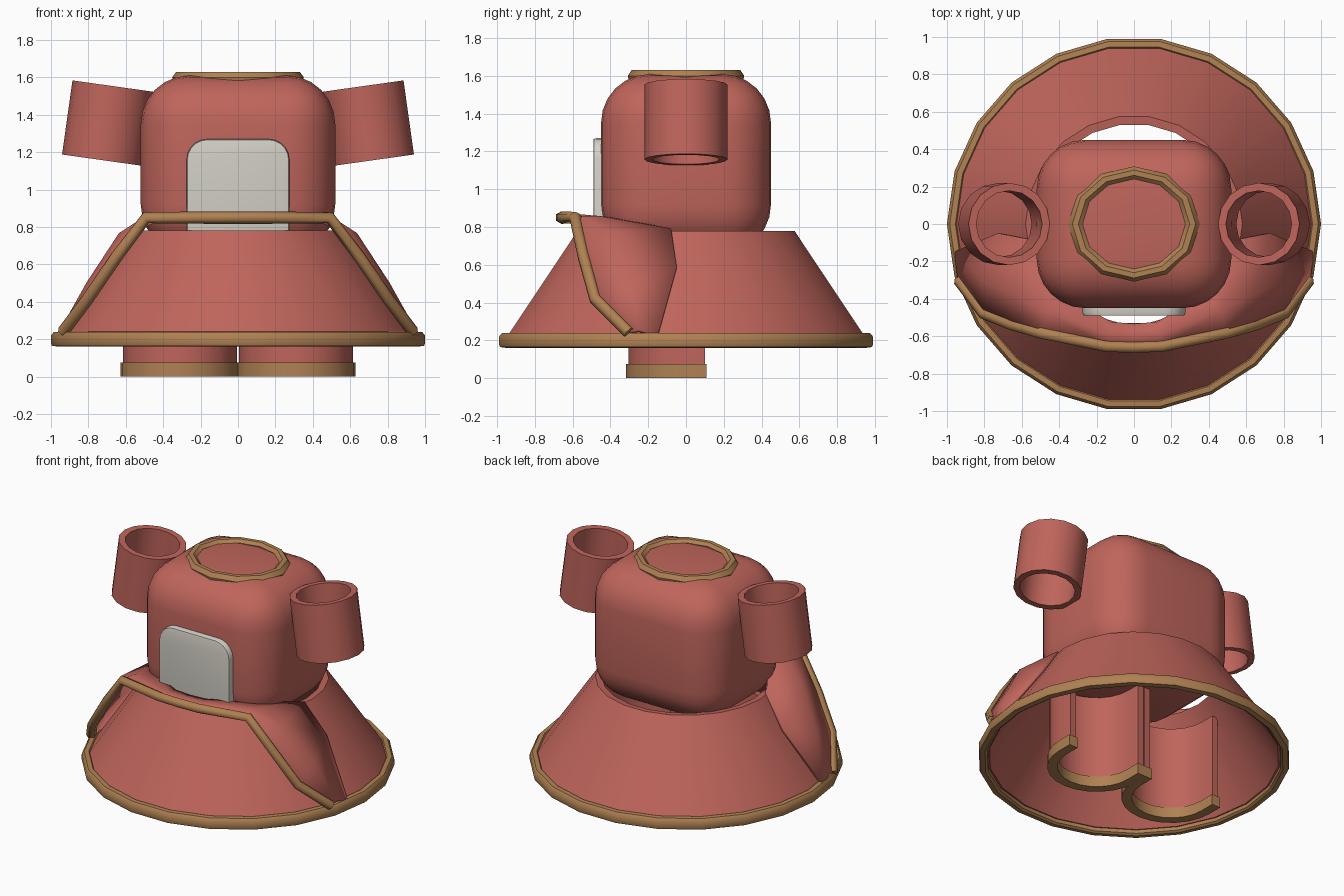
import bpy, bmesh
from math import sin, cos, pi, radians
from mathutils import Matrix, Vector

if "Cube" in bpy.data.objects:
    bpy.data.objects.remove(bpy.data.objects["Cube"])


def material(name, rgb):
    m = bpy.data.materials.new(name)
    m.diffuse_color = (*rgb, 1)
    m.use_nodes = True
    m.node_tree.nodes["Principled BSDF"].inputs["Base Color"].default_value = m.diffuse_color
    return m


RED = material("red_cloth", (0.52, 0.13, 0.105))
TAN = material("tan_trim", (0.43, 0.22, 0.085))
PALE = material("pale_panel", (0.66, 0.64, 0.57))


def finish(name, bm, mat, angle=40):
    bmesh.ops.recalc_face_normals(bm, faces=bm.faces)
    me = bpy.data.meshes.new(name)
    bm.to_mesh(me)
    bm.free()
    me.materials.append(mat)
    ob = bpy.data.objects.new(name, me)
    bpy.context.collection.objects.link(ob)
    for o in bpy.context.selected_objects:
        o.select_set(False)
    bpy.context.view_layer.objects.active = ob
    ob.select_set(True)
    bpy.ops.object.shade_smooth_by_angle(angle=radians(angle))
    return ob


def loft(name, rings, mat, closed=True, matrix=None, angle=40):
    """Bridge closed sections; 'closed' joins last to first, otherwise ends are capped."""
    bm = bmesh.new()
    vs = [[bm.verts.new(p) for p in r] for r in rings]
    n, k = len(vs), len(vs[0])
    for i in range(n if closed else n - 1):
        a, b = vs[i], vs[(i + 1) % n]
        for j in range(k):
            bm.faces.new((a[j], a[(j + 1) % k], b[(j + 1) % k], b[j]))
    if not closed:
        bm.faces.new(vs[0])
        bm.faces.new(vs[-1])
    if matrix:
        bm.transform(matrix)
    return finish(name, bm, mat, angle)


def lathe(name, profile, n, mat, sx=1, sy=1, matrix=None):
    rings = [[(r * sx * cos(2 * pi * i / n), r * sy * sin(2 * pi * i / n), z)
              for r, z in profile] for i in range(n)]
    return loft(name, rings, mat, matrix=matrix)


# rounded body
bm = bmesh.new()
bmesh.ops.create_cube(bm, size=1)
bm.transform(Matrix.Translation((0, 0, 1.135)) @ Matrix.Diagonal((1.04, 0.9, 0.95, 1)))
bmesh.ops.bevel(bm, geom=bm.edges[:], offset=0.26, segments=6, profile=0.5, affect='EDGES')
finish("body", bm, RED)

# neck trim
lathe("neck_trim", [(0.9, 1.56), (1.08, 1.575), (1.1, 1.6), (1.03, 1.63), (0.93, 1.63), (0.86, 1.61)],
      12, TAN, 0.32, 0.28)

# front panel: arched outline with softened edge
outline = [(-0.275, 0.72), (0.275, 0.72)]
for cx, a0 in ((0.165, 0), (-0.165, 90)):
    for k in range(6):
        a = radians(a0 + 18 * k)
        outline.append((cx + 0.11 * cos(a), 1.16 + 0.11 * sin(a)))
panel = [[(x * s, y, 1.0 + (z - 1.0) * s) for x, z in outline]
         for y, s in ((-0.43, 1), (-0.475, 1), (-0.488, 0.985), (-0.49, 0.96))]
loft("front_panel", panel, PALE, closed=False)

# hollow sleeves
for s, side in ((-1, "left"), (1, "right")):
    m = Matrix.Translation((s * 0.695, 0, 1.355)) @ Matrix.Rotation(-s * radians(8), 4, 'Y')
    lathe(side + "_sleeve", [(0.22, -0.2), (0.22, 0.2), (0.178, 0.2), (0.178, -0.2)],
          16, RED, matrix=m)

# conical skirt shell and hem
lathe("skirt", [(0.58, 0.78), (0.97, 0.2), (0.93, 0.19), (0.535, 0.775)], 22, RED)
lathe("skirt_hem", [(0.945, 0.17), (0.96, 0.16), (0.995, 0.165), (1.0, 0.18), (1.0, 0.22),
                    (0.985, 0.238), (0.955, 0.24), (0.94, 0.22)], 22, TAN)

# over-skirt: trim edge, middle fold and back line, right half only
edge = [(0, -0.66, 0.85), (0.15, -0.655, 0.85), (0.49, -0.585, 0.85),
        (0.65, -0.54, 0.64), (0.80, -0.48, 0.42), (0.935, -0.3, 0.24)]
fold = [(0, -0.6, 0.86), (0.13, -0.59, 0.86), (0.46, -0.47, 0.85),
        (0.63, -0.38, 0.76), (0.8, -0.3, 0.5), (0.94, -0.25, 0.25)]
back = [(0, -0.535, 0.85), (0.12, -0.525, 0.85), (0.38, -0.38, 0.84),
        (0.565, -0.08, 0.785), (0.72, -0.05, 0.58), (0.955, -0.15, 0.22)]
bm = bmesh.new()
for s in (-1, 1):
    rows = [[bm.verts.new((x * s, y, z)) for x, y, z in r] for r in (edge, fold, back)]
    for a, b in zip(rows, rows[1:]):
        for j in range(5):
            bm.faces.new((a[j], a[j + 1], b[j + 1], b[j]))
bmesh.ops.remove_doubles(bm, verts=bm.verts, dist=0.0005)
over = finish("over_skirt", bm, RED, 60)
sol = over.modifiers.new("thickness", 'SOLIDIFY')
sol.thickness = 0.02
sol.offset = 0

# trim along the over-skirt edge
cu = bpy.data.curves.new("over_skirt_trim", 'CURVE')
cu.dimensions = '3D'
cu.bevel_depth = 0.033
cu.bevel_resolution = 1
cu.use_fill_caps = True
path = [(-x, y, z) for x, y, z in reversed(edge)] + edge[1:]
sp = cu.splines.new('POLY')
sp.points.add(len(path) - 1)
for p, co in zip(sp.points, path):
    p.co = (*co, 1)
cu.materials.append(TAN)
bpy.context.collection.objects.link(bpy.data.objects.new("over_skirt_trim", cu))


# leg guards: U-shaped shells open at the back, with a hem
def u_shell(name, cx, ro, ri, z0, z1, y_end, mat):
    rings = []
    for k in range(-1, 14):
        a = pi + pi * min(max(k, 0), 12) / 12
        y = y_end if k in (-1, 13) else 0
        d = Vector((cos(a), sin(a)))
        o, i = d * ro, d * ri
        rings.append([(cx + o.x, o.y + y, z0), (cx + o.x, o.y + y, z1),
                      (cx + i.x, i.y + y, z1), (cx + i.x, i.y + y, z0)])
    loft(name, rings, mat, closed=False)


for s, side in ((-1, "left"), (1, "right")):
    u_shell(side + "_leg", s * 0.31, 0.305, 0.26, 0.02, 0.66, 0.1, RED)
    u_shell(side + "_leg_hem", s * 0.31, 0.318, 0.252, 0, 0.075, 0.108, TAN)
